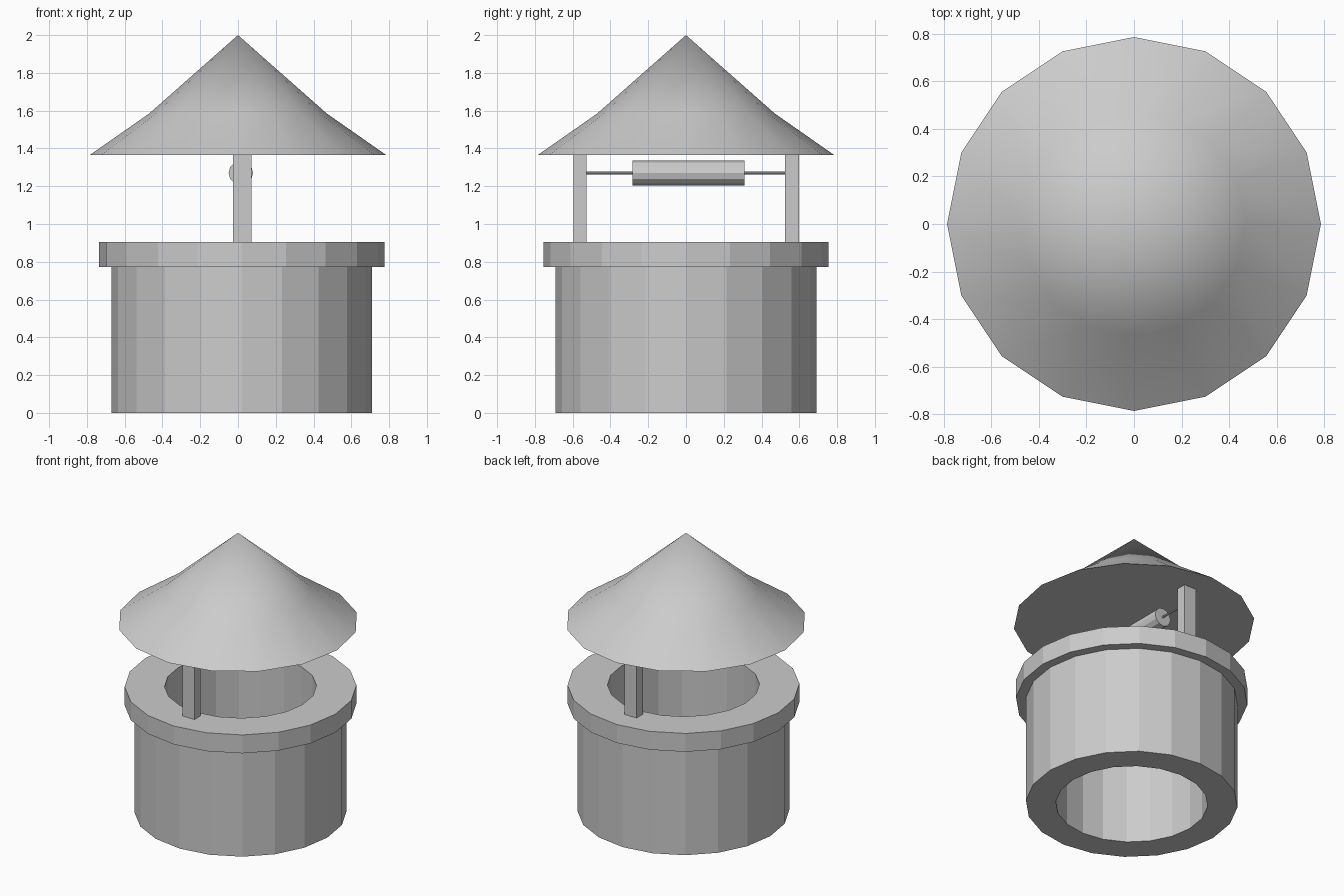
import bpy, bmesh, math
from mathutils import Matrix

if "Cube" in bpy.data.objects:
    bpy.data.objects.remove(bpy.data.objects["Cube"])

CX = 0.02  # the well sits slightly off the roof centre


def add_object(name, bm):
    bmesh.ops.recalc_face_normals(bm, faces=bm.faces)
    mesh = bpy.data.meshes.new(name)
    bm.to_mesh(mesh)
    bm.free()
    obj = bpy.data.objects.new(name, mesh)
    bpy.context.collection.objects.link(obj)
    return obj


def lathe(name, profile, sides, cx=0.0, closed=False):
    """Spin an (r, z) profile about z, with a vertex on the x axis."""
    bm = bmesh.new()
    rings = []
    for r, z in profile:
        if r == 0:
            rings.append([bm.verts.new((cx, 0, z))] * sides)
        else:
            angles = [2 * math.pi * i / sides for i in range(sides)]
            rings.append([bm.verts.new((cx + r * math.cos(a), r * math.sin(a), z))
                          for a in angles])
    pairs = list(zip(rings, rings[1:]))
    if closed:
        pairs.append((rings[-1], rings[0]))
    for a, b in pairs:
        for i in range(sides):
            j = (i + 1) % sides
            bm.faces.new(list(dict.fromkeys((a[i], a[j], b[j], b[i]))))
    return add_object(name, bm)


def box(name, lo, hi):
    bm = bmesh.new()
    size = [h - l for l, h in zip(lo, hi)]
    mid = [(h + l) / 2 for l, h in zip(lo, hi)]
    bmesh.ops.create_cube(bm, size=1, matrix=Matrix.Translation(mid) @ Matrix.Diagonal((*size, 1)))
    return add_object(name, bm)


def y_cylinder(name, radius, y0, y1, x, z, sides):
    bm = bmesh.new()
    place = Matrix.Translation((x, (y0 + y1) / 2, z)) @ Matrix.Rotation(math.pi / 2, 4, 'X')
    bmesh.ops.create_cone(bm, cap_ends=True, segments=sides, radius1=radius,
                          radius2=radius, depth=y1 - y0, matrix=place)
    return add_object(name, bm)


# Stone ring with an overhanging rim, open right through
lathe("well_wall", [(0.495, 0), (0.69, 0), (0.69, 0.773), (0.755, 0.773),
                    (0.755, 0.905), (0.495, 0.905)], 20, CX, closed=True)

# Posts carrying the roof
for name, y0, y1 in (("front_post", -0.595, -0.527), ("back_post", 0.525, 0.598)):
    box(name, (-0.026, y0, 0.905), (0.071, y1, 1.366))

# Winding roller and its axle
y_cylinder("roller", 0.065, -0.283, 0.31, 0.015, 1.27, 12)
y_cylinder("axle", 0.007, -0.53, 0.527, 0.015, 1.27, 8)

# Flared conical roof with a flat underside
roof = lathe("roof", [(0, 1.365), (0.785, 1.365), (0.47, 1.585), (0, 2.0)], 16)
bpy.context.view_layer.objects.active = roof
roof.select_set(True)
bpy.ops.object.shade_smooth_by_angle(angle=math.radians(30))
